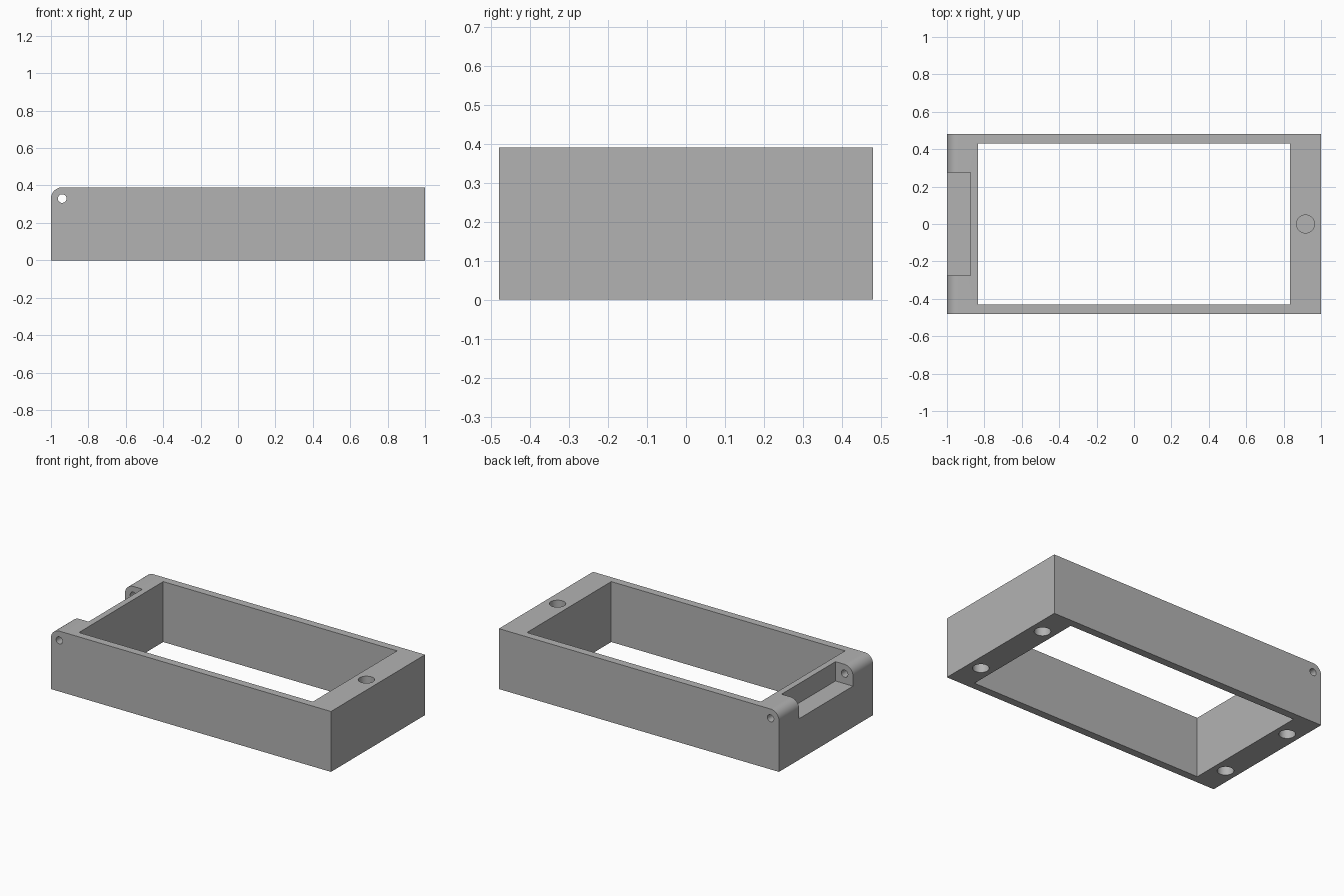
import bpy
import bmesh
from math import pi, sin, cos, radians
from mathutils import Matrix

if "Cube" in bpy.data.objects:
    bpy.data.objects.remove(bpy.data.objects["Cube"], do_unlink=True)

HALF_X, HALF_Y, HEIGHT = 1.0, 0.48, 0.39
ROUND = 0.06
MAGNET_X, MAGNET_Y, MAGNET_R, MAGNET_DEPTH = 0.917, 0.275, 0.048, 0.1

grey = bpy.data.materials.new("plain grey")
grey.use_nodes = True
colour = (0.45, 0.45, 0.45, 1)
grey.diffuse_color = colour
grey.node_tree.nodes["Principled BSDF"].inputs["Base Color"].default_value = colour


def add_object(name, bm):
    mesh = bpy.data.meshes.new(name)
    bmesh.ops.recalc_face_normals(bm, faces=bm.faces)
    bm.to_mesh(mesh)
    bm.free()
    mesh.materials.append(grey)
    obj = bpy.data.objects.new(name, mesh)
    bpy.context.collection.objects.link(obj)
    return obj


def box(name, low, high):
    bm = bmesh.new()
    bmesh.ops.create_cube(bm, size=1)
    for v in bm.verts:
        v.co = [h if c > 0 else l for c, l, h in zip(v.co, low, high)]
    return add_object(name, bm)


def cylinder(name, centre, radius, depth, axis="Z"):
    bm = bmesh.new()
    turn = Matrix.Rotation(pi / 2, 4, "X") if axis == "Y" else Matrix()
    bmesh.ops.create_cone(bm, cap_ends=True, segments=48, radius1=radius,
                          radius2=radius, depth=depth,
                          matrix=Matrix.Translation(centre) @ turn)
    return add_object(name, bm)


# Frame block: side profile with one rounded upper edge, extruded across
profile = [(HALF_X, HEIGHT), (HALF_X, 0), (-HALF_X, 0)]
for i in range(17):
    a = i / 16 * pi / 2
    profile.append((-HALF_X + ROUND - ROUND * cos(a),
                    HEIGHT - ROUND + ROUND * sin(a)))
bm = bmesh.new()
side = bm.faces.new([bm.verts.new((x, -HALF_Y, z)) for x, z in profile])
extruded = bmesh.ops.extrude_face_region(bm, geom=[side], use_keep_orig=True)
bmesh.ops.translate(bm, vec=(0, 2 * HALF_Y, 0),
                    verts=[v for v in extruded["geom"]
                           if isinstance(v, bmesh.types.BMVert)])
frame = add_object("frame", bm)

# Central opening, hinge notch and hinge pin hole
cutters = [
    box("opening_cutter", (-0.835, -0.43, -0.1), (0.835, 0.43, 0.5)),
    box("notch_cutter", (-1.1, -0.275, 0.265), (-0.875, 0.275, 0.5)),
    cylinder("pin_hole_cutter", (-0.94, 0, 0.33), 0.023, 1.2, "Y"),
    cylinder("top_hole_cutter", (MAGNET_X, 0, HEIGHT), MAGNET_R, 2 * MAGNET_DEPTH),
]
# Blind round holes underneath, one near each corner
for sx in (-1, 1):
    for sy in (-1, 1):
        cutters.append(cylinder("bottom_hole_cutter",
                                (sx * MAGNET_X, sy * MAGNET_Y, 0),
                                MAGNET_R, 2 * MAGNET_DEPTH))

bpy.ops.object.select_all(action="DESELECT")
bpy.context.view_layer.objects.active = frame
frame.select_set(True)
for cutter in cutters:
    cutter.hide_render = True
    mod = frame.modifiers.new(cutter.name, "BOOLEAN")
    mod.operation = "DIFFERENCE"
    mod.solver = "EXACT"
    mod.object = cutter
    bpy.ops.object.modifier_apply(modifier=mod.name)
    bpy.data.objects.remove(cutter, do_unlink=True)

# Smooth the round surfaces, keep the corners crisp
bpy.ops.object.shade_smooth_by_angle(angle=radians(30))
